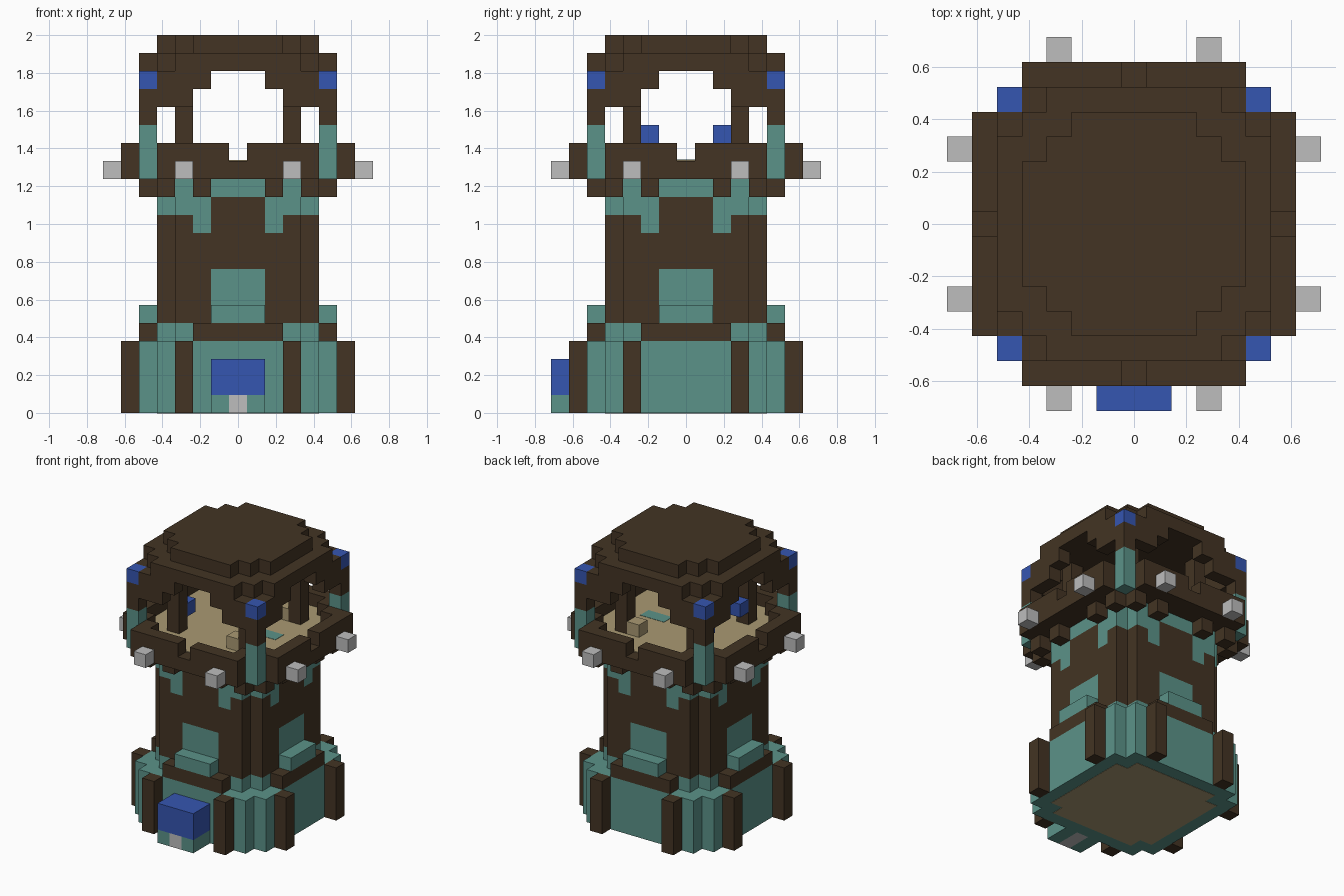
import bpy, bmesh
from mathutils import Matrix, Vector

if "Cube" in bpy.data.objects:
    bpy.data.objects.remove(bpy.data.objects["Cube"])

U = 2 / 21  # edge of one building block


def material(name, *rgb):
    m = bpy.data.materials.new(name)
    m.use_nodes = True
    m.diffuse_color = (*rgb, 1)
    m.node_tree.nodes["Principled BSDF"].inputs["Base Color"].default_value = (*rgb, 1)
    return m


BROWN = material("dark_brown", .056, .034, .017)
TEAL = material("weathered_teal", .105, .29, .25)
BLUE = material("blue", .036, .092, .44)
GREY = material("light_grey", .51, .51, .51)
TAN = material("tan_planks", .40, .32, .17)


def part(name, mat, boxes, mirror=False, turns=1):
    """Boxes are inclusive block ranges: (x0, x1), (y0, y1), (z0, z1)."""
    bm = bmesh.new()
    done = set()
    for box in boxes:
        ctr = Vector([(a + b) / 2 for a, b in box])
        size = Vector([b - a + 1 for a, b in box])
        ctr.z += .5
        for side in ((1, -1) if mirror else (1,)):
            for turn in range(turns):
                c = Vector((ctr.x * side, ctr.y, ctr.z))
                s = size.copy()
                for _ in range(turn):
                    c = Vector((-c.y, c.x, c.z))
                    s = Vector((s.y, s.x, s.z))
                key = (tuple(c), tuple(s))
                if key in done:
                    continue
                done.add(key)
                bmesh.ops.create_cube(bm, size=1, matrix=Matrix.Translation(c * U)
                                      @ Matrix.Diagonal((s * U).to_4d()))
    mesh = bpy.data.meshes.new(name)
    bm.to_mesh(mesh)
    bm.free()
    mesh.materials.append(mat)
    ob = bpy.data.objects.new(name, mesh)
    bpy.context.collection.objects.link(ob)
    return ob


def around(name, mat, *boxes):
    """Repeat boxes, mirrored, on all four sides."""
    return part(name, mat, boxes, mirror=True, turns=4)


# Base: teal wall with notched corners, buttresses and ledge
base = part("base_wall", TEAL, [((-4, 4), (-5, 5), (0, 3)),
                                ((5, 5), (-4, 4), (0, 3)),
                                ((-5, -5), (-4, 4), (0, 3))])
part("base_underside", TAN, [((-4, 4), (-3, 3), (0, -.95)),
                             ((-3, 3), (-4, 4), (0, -.95))]).location.z = -.002
around("buttress", BROWN, ((3, 3), (-6, -6), (0, 3)))
around("ledge", BROWN, ((-2, 2), (-5, -5), (4, 4)))
around("ledge_corner", TEAL, ((-3, 3), (-4, -4), (4, 4)))

# Door porch
part("door", BLUE, [((-1, 1), (-7, -6), (1, 2))])
part("door_step", TEAL, [((1, 1), (-7, -6), (0, 0))], mirror=True)
part("door_stone", GREY, [((0, 0), (-7, -6), (0, 0))])

# Shaft walls with teal windows and drips
around("shaft_wall", BROWN,
       ((2, 3), (-4, -4), (5, 7)), ((-3, 3), (-4, -4), (8, 9)),
       ((-1, 1), (-4, -4), (10, 11)), ((3, 3), (-4, -4), (10, 10)))
around("window", TEAL, ((-1, 1), (-4, -4), (5, 7)))
around("window_sill", TEAL, ((-1, 1), (-5, -5), (5, 5)))
around("drip", TEAL, ((2, 2), (-4, -4), (10, 10)),
       ((2, 3), (-4, -4), (11, 11)), ((-3, 3), (-4, -4), (12, 12)))

# Gallery: brackets, deck, parapet and beam ends
around("bracket", BROWN, ((2, 2), (-5, -5), (12, 12)), ((4, 4), (-5, -5), (12, 12)))
part("deck", BROWN, [((-4, 4), (-6, 6), (13, 13)),
                     ((5, 6), (-4, 4), (13, 13)), ((-6, -5), (-4, 4), (13, 13))])
part("deck_planks", TAN, [((-4, 4), (-5, 5), (14, 13.06)),
                          ((5, 5), (-4, 4), (14, 13.06)),
                          ((-5, -5), (-4, 4), (14, 13.06))])
around("parapet", BROWN, ((1, 4), (-6, -6), (14, 14)), ((4, 4), (-5, -5), (14, 14)))
around("beam_end", GREY, ((3, 3), (-7, -7), (13, 13)))

# Lookout furniture
part("crate", TAN, [((2, 2), (-3, -3), (14, 14)), ((2, 2), (3, 3), (14, 14))])
part("deck_patch", TEAL, [((2, 3), (0, 0), (14, 13.08))])
part("lantern", BLUE, [((-3, -3), (-2, -2), (15, 15)), ((-3, -3), (2, 2), (15, 15))])

# Posts
around("corner_post_foot", TEAL, ((5, 5), (-5, -5), (13, 15)))
around("corner_post", BROWN, ((5, 5), (-5, -5), (16, 17)))
around("corner_lamp", BLUE, ((5, 5), (-5, -5), (18, 18)))
around("inner_post", BROWN, ((3, 3), (-3, -3), (14, 18)))

# Roof: arches and two stepped slabs
around("roof_arch", BROWN, ((3, 4), (-5, -5), (17, 17)), ((2, 4), (-5, -5), (18, 18)),
       ((4, 4), (-4, -4), (18, 18)))
part("roof_slab", BROWN, [((-3, 3), (-5, 5), (19, 19)),
                          ((4, 4), (-4, 4), (19, 19)), ((-4, -4), (-4, 4), (19, 19)),
                          ((5, 5), (-3, 3), (19, 19)), ((-5, -5), (-3, 3), (19, 19))])
part("roof_cap", BROWN, [((-2, 2), (-4, 4), (20, 20)),
                         ((3, 3), (-3, 3), (20, 20)), ((-3, -3), (-3, 3), (20, 20)),
                         ((4, 4), (-2, 2), (20, 20)), ((-4, -4), (-2, 2), (20, 20))])
